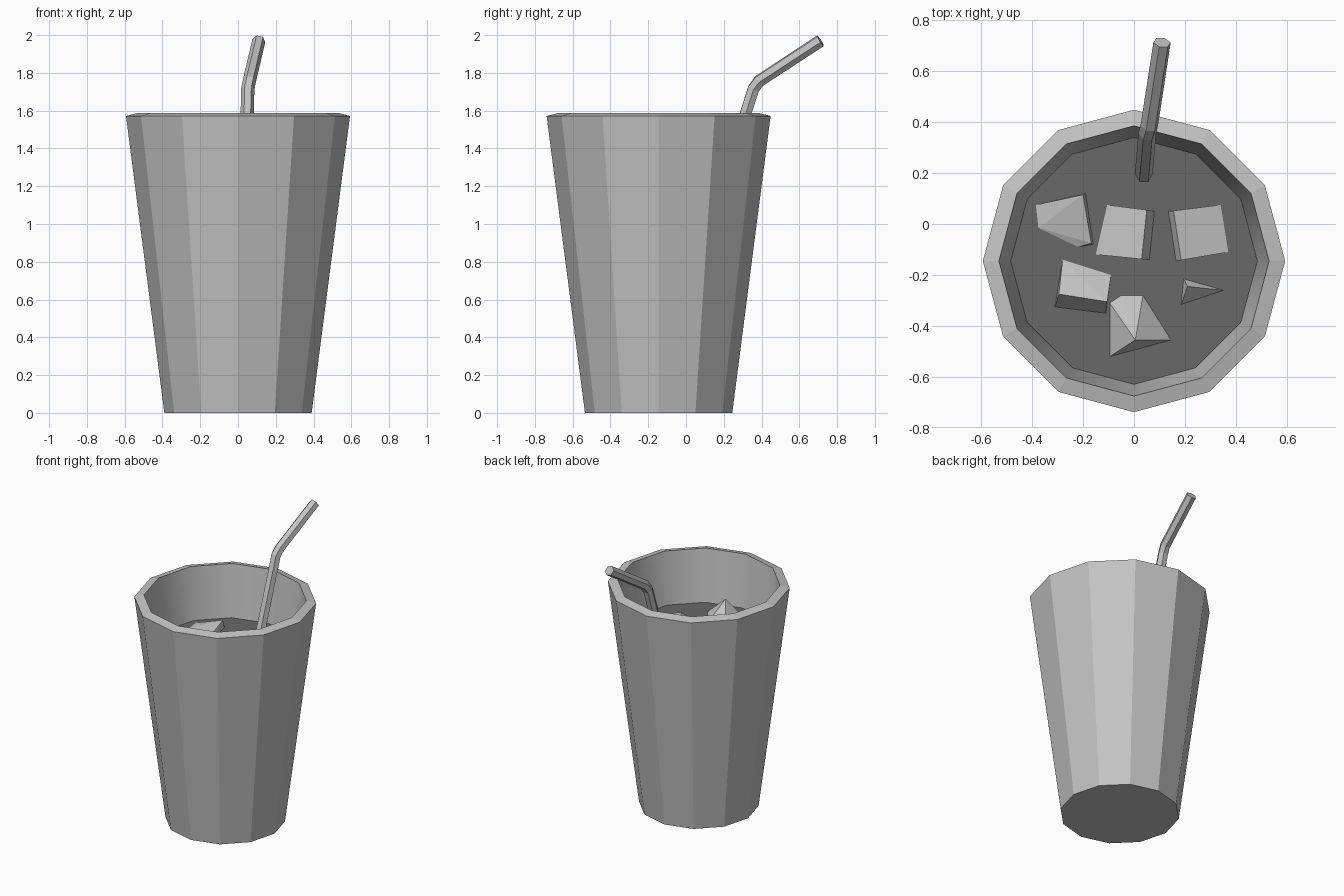
import bpy, bmesh
from math import sin, cos, pi
from mathutils import Vector

if "Cube" in bpy.data.objects:
    bpy.data.objects.remove(bpy.data.objects["Cube"])

SIDES = 12
CENTRE_Y = -0.145
LIQUID_Z = 1.22


def make_material(name, value):
    mat = bpy.data.materials.new(name)
    mat.use_nodes = True
    colour = (value, value, value, 1)
    mat.diffuse_color = colour
    mat.node_tree.nodes["Principled BSDF"].inputs["Base Color"].default_value = colour
    return mat


light_grey = make_material("light_grey", 0.55)
dark_grey = make_material("dark_grey", 0.14)


def finish(bm, name, mat):
    mesh = bpy.data.meshes.new(name)
    bm.to_mesh(mesh)
    bm.free()
    mesh.materials.append(mat)
    obj = bpy.data.objects.new(name, mesh)
    bpy.context.collection.objects.link(obj)
    return obj


def cup_ring(bm, radius, z):
    return [bm.verts.new((radius * cos(2 * pi * i / SIDES),
                          CENTRE_Y + radius * sin(2 * pi * i / SIDES), z))
            for i in range(SIDES)]


def bridge(bm, a, b, smooth=False):
    n = len(a)
    for i in range(n):
        j = (i + 1) % n
        bm.faces.new((a[i], a[j], b[j], b[i])).smooth = smooth


# Cup: faceted outside, sloped rim, smooth inner wall, closed floors
bm = bmesh.new()
base = cup_ring(bm, 0.39, 0)
lip_outer = cup_ring(bm, 0.593, 1.572)
lip_inner = cup_ring(bm, 0.53, 1.588)
floor = cup_ring(bm, 0.345, 0.08)
bridge(bm, base, lip_outer)
bridge(bm, lip_outer, lip_inner)
bridge(bm, lip_inner, floor, smooth=True)
bm.faces.new(base[::-1])
bm.faces.new(floor)
finish(bm, "cup", light_grey)

# Drink surface
bm = bmesh.new()
bm.faces.new(cup_ring(bm, 0.484, LIQUID_Z))
finish(bm, "drink_surface", dark_grey)

# Bent six-sided straw swept along a short path
path = [Vector(p) for p in ((0.037, 0.18, 1.16), (0.052, 0.357, 1.715),
                            (0.06, 0.387, 1.757), (0.11, 0.712, 1.97))]
bm = bmesh.new()
rings = []
for i, point in enumerate(path):
    before = (point - path[i - 1]).normalized() if i else None
    after = (path[i + 1] - point).normalized() if i < len(path) - 1 else None
    tangent = ((before or after) + (after or before)).normalized()
    side = Vector((0, 1, 0)).cross(tangent).normalized()
    up = tangent.cross(side)
    rings.append([bm.verts.new(point + 0.035 * (side * cos(k * pi / 3) + up * sin(k * pi / 3)))
                  for k in range(6)])
for a, b in zip(rings, rings[1:]):
    bridge(bm, a, b)
bm.faces.new(rings[0][::-1])
bm.faces.new(rings[-1])
finish(bm, "straw", light_grey)


# Ice: chunks breaking the surface, given as waterline and raised corners
def ice(name, waterline, raised):
    bm = bmesh.new()
    middle = sum((Vector(p) for p in waterline), Vector((0, 0))) / len(waterline)
    for p in waterline:
        bm.verts.new((*p, LIQUID_Z + 0.002))
        low = middle + (Vector(p) - middle) * 0.9
        bm.verts.new((low.x, low.y, LIQUID_Z - 0.1))
    for x, y, height in raised:
        bm.verts.new((x, y, LIQUID_Z + height))
    bmesh.ops.convex_hull(bm, input=bm.verts)
    bmesh.ops.dissolve_limit(bm, angle_limit=0.1, verts=bm.verts, edges=bm.edges)
    finish(bm, name, light_grey)


ice("ice_left",
    [(-0.385, 0.075), (-0.19, 0.12), (-0.16, -0.08), (-0.22, -0.09), (-0.375, -0.015)],
    [(-0.2, 0.115, 0.055), (-0.168, -0.075, 0.02)])
ice("ice_middle",
    [(-0.105, 0.075), (0.08, 0.05), (0.06, -0.14), (-0.15, -0.12)],
    [(0.05, 0.055, 0.07), (0.03, -0.138, 0.07)])
ice("ice_right",
    [(0.135, 0.05), (0.34, 0.075), (0.37, -0.11), (0.165, -0.145)],
    [(0.155, 0.052, 0.06), (0.185, -0.142, 0.06)])
ice("ice_front_left",
    [(-0.28, -0.14), (-0.09, -0.2), (-0.11, -0.35), (-0.31, -0.325)],
    [(-0.105, -0.305, 0.07), (-0.295, -0.275, 0.07)])
ice("ice_front",
    [(-0.05, -0.28), (0.035, -0.28), (0.145, -0.455), (-0.095, -0.52), (-0.095, -0.31)],
    [(0.005, -0.455, 0.13)])
ice("ice_small",
    [(0.195, -0.215), (0.35, -0.26), (0.185, -0.315)],
    [(0.21, -0.245, 0.06)])
